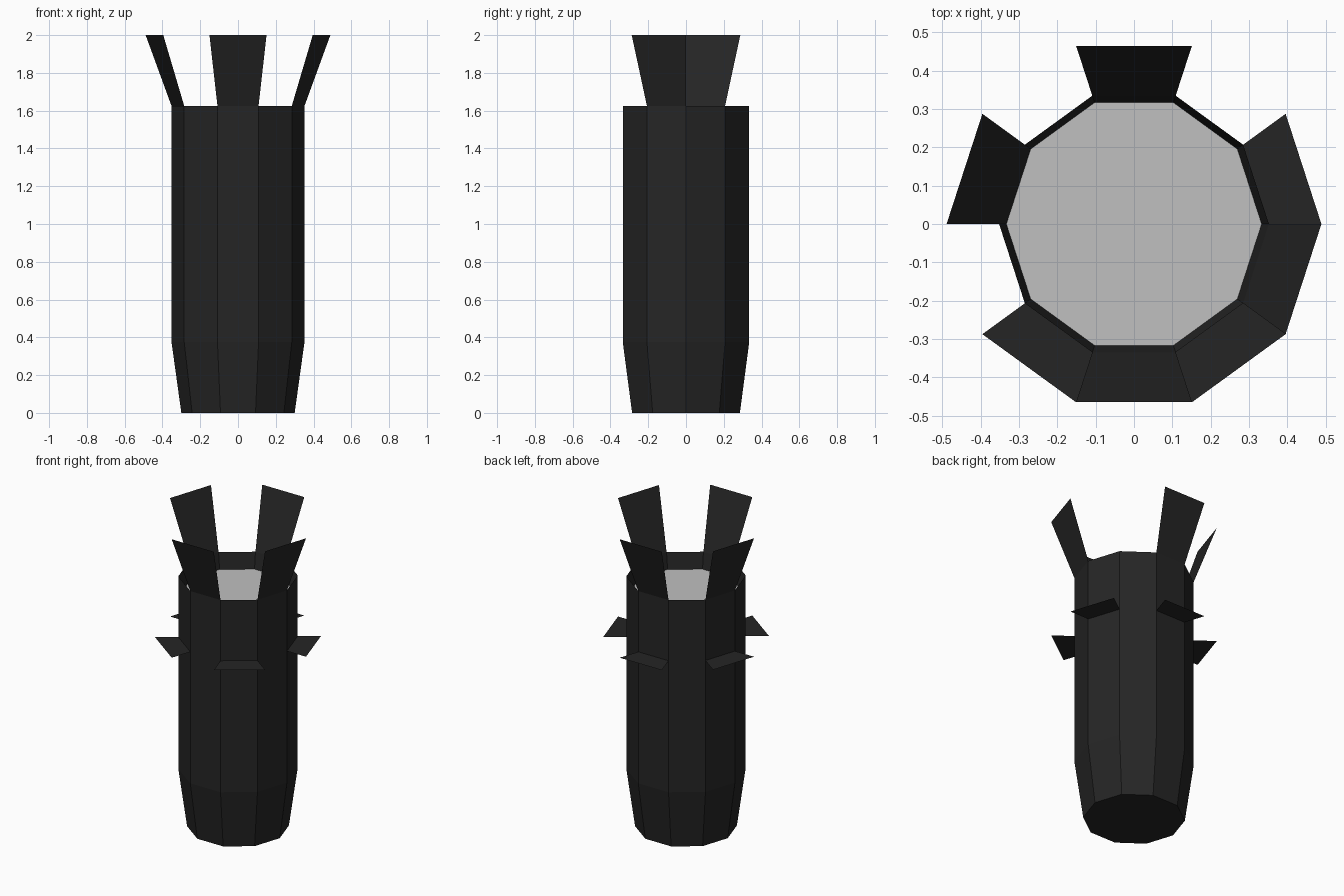
import bpy, bmesh, math

cube = bpy.data.objects.get("Cube")
if cube:
    bpy.data.objects.remove(cube)

SIDES = 10
STEP = 360 / SIDES
RADIUS, TIP_RADIUS = 0.352, 0.489
RIM_Z, FIN_Z, TOP_Z = 1.625, 1.23, 2.0


def material(name, value):
    mat = bpy.data.materials.new(name)
    mat.use_nodes = True
    colour = (value, value, value, 1)
    mat.diffuse_color = colour
    bsdf = mat.node_tree.nodes["Principled BSDF"]
    bsdf.inputs["Base Color"].default_value = colour
    bsdf.inputs["Roughness"].default_value = 0.8
    return mat


black = material("charcoal_black", 0.0185)
grey = material("light_grey", 0.53)


def point(radius, degrees, z):
    a = math.radians(degrees)
    return (radius * math.cos(a), radius * math.sin(a), z)


def add_object(name, bm, mat):
    mesh = bpy.data.meshes.new(name)
    bm.to_mesh(mesh)
    bm.free()
    mesh.materials.append(mat)
    obj = bpy.data.objects.new(name, mesh)
    bpy.context.collection.objects.link(obj)
    return obj


def ring(bm, radius, z):
    return [bm.verts.new(point(radius, i * STEP, z)) for i in range(SIDES)]


# Ten-sided casing: tapered foot, straight wall, sloping inner lip
bm = bmesh.new()
profile = [(0.30, 0), (RADIUS, 0.375), (RADIUS, RIM_Z), (0.333, 1.52)]
rings = [ring(bm, r, z) for r, z in profile]
bm.faces.new(rings[0][::-1])
for low, high in zip(rings, rings[1:]):
    for i in range(SIDES):
        j = (i + 1) % SIDES
        bm.faces.new((low[i], low[j], high[j], high[i]))
add_object("casing", bm, black)

# Recessed end plate
bm = bmesh.new()
bm.faces.new(ring(bm, 0.333, 1.52))
add_object("end_plate", bm, grey)


# Thin sheet hinged on one side of the casing
def sheet(name, middle, base_z, tip_z):
    a, b = middle - STEP / 2, middle + STEP / 2
    bm = bmesh.new()
    corners = [(RADIUS, a, base_z), (TIP_RADIUS, a, tip_z),
               (TIP_RADIUS, b, tip_z), (RADIUS, b, base_z)]
    bm.faces.new([bm.verts.new(point(*c)) for c in corners])
    add_object(name, bm, black)


# Flared flaps around the rim
for n, angle in enumerate((90, 162, 270, 342), 1):
    sheet(f"rim_flap_{n}", angle, RIM_Z, TOP_Z)

# Level fins on every other side
for n in range(5):
    sheet(f"side_fin_{n + 1}", 18 + 72 * n, FIN_Z, FIN_Z)
